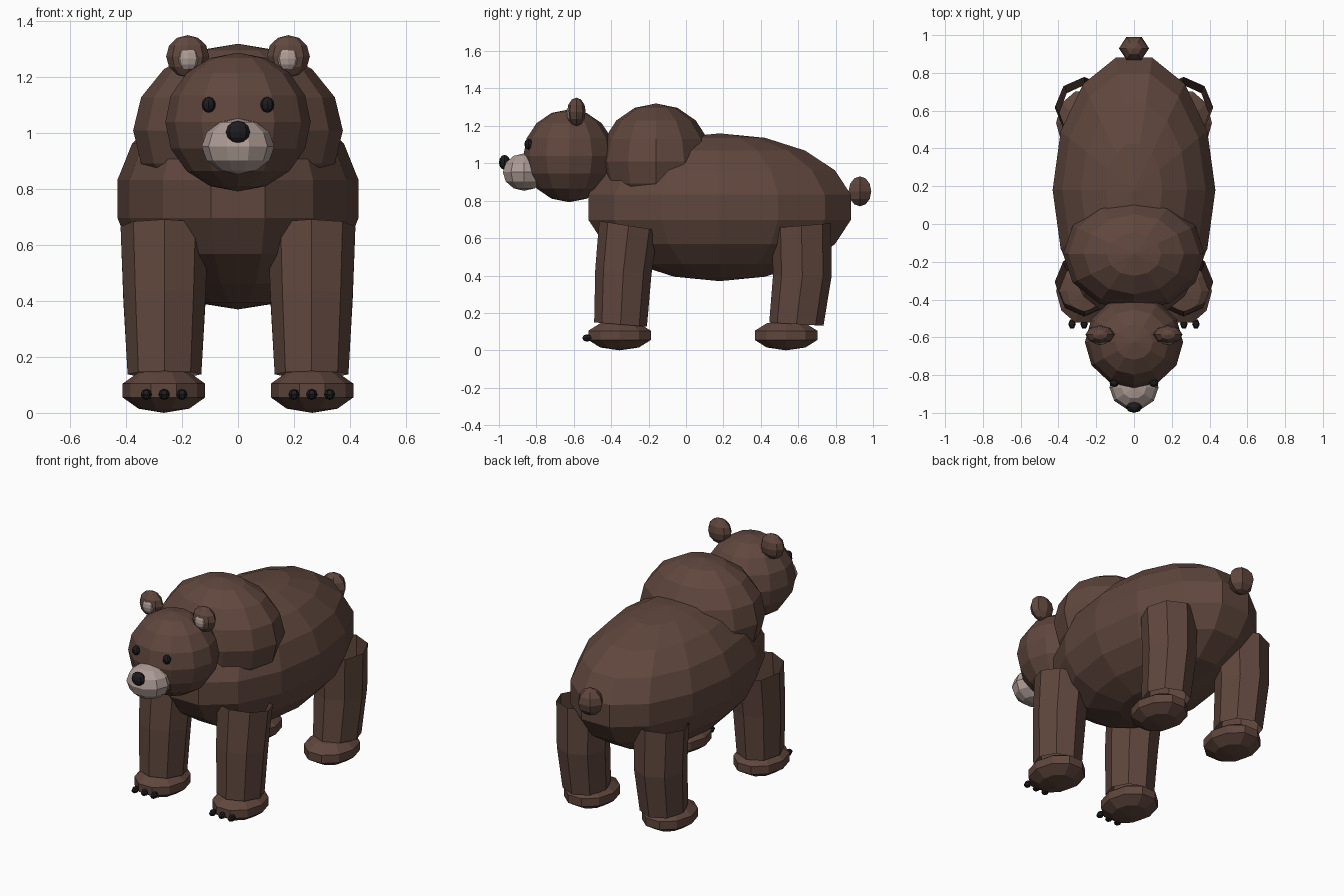
import bpy, bmesh, math
from mathutils import Matrix

if "Cube" in bpy.data.objects:
    bpy.data.objects.remove(bpy.data.objects["Cube"])


def material(name, rgb):
    m = bpy.data.materials.new(name)
    m.diffuse_color = (*rgb, 1)
    m.use_nodes = True
    m.node_tree.nodes["Principled BSDF"].inputs["Base Color"].default_value = m.diffuse_color
    return m


FUR = material("brown_fur", (0.115, 0.062, 0.047))
PALE = material("pale_fur", (0.42, 0.33, 0.30))
BLACK = material("black", (0.012, 0.012, 0.014))


def finish(bm, name, mat):
    mesh = bpy.data.meshes.new(name)
    bm.to_mesh(mesh)
    bm.free()
    mesh.materials.append(mat)
    obj = bpy.data.objects.new(name, mesh)
    bpy.context.collection.objects.link(obj)
    return obj


def ball(name, center, radii, segments, rings, mat=FUR):
    """Flat-faced ellipsoid with a column of vertices facing forward or back."""
    bm = bmesh.new()
    bmesh.ops.create_uvsphere(bm, u_segments=segments, v_segments=rings, radius=1)
    place = (Matrix.Translation(center) @ Matrix.Diagonal((*radii, 1))
             @ Matrix.Rotation(math.pi / 2, 4, 'Z'))
    bm.transform(place)
    return finish(bm, name, mat)


def leg(name, x, rings, sides=8):
    """Open tube through rings given as (y, z, x radius, y radius, tilt)."""
    bm = bmesh.new()
    loops = []
    for y, z, rx, ry, tilt in rings:
        loop = []
        for i in range(sides):
            a = 2 * math.pi * i / sides
            dy = ry * math.sin(a)
            loop.append(bm.verts.new((x + rx * math.cos(a), y + dy, z - tilt * dy)))
        loops.append(loop)
    for upper, lower in zip(loops, loops[1:]):
        for i in range(sides):
            j = (i + 1) % sides
            bm.faces.new((lower[i], lower[j], upper[j], upper[i]))
    return finish(bm, name, FUR)


# Torso, shoulder hump and tail
ball("body", (0, 0.18, 0.765), (0.4375, 0.73, 0.395), 14, 9)
ball("shoulder_hump", (0, -0.16, 1.01), (0.375, 0.30, 0.31), 12, 8)
ball("tail", (0, 0.93, 0.85), (0.08, 0.07, 0.08), 6, 6)

# Head, muzzle and nose
ball("head", (0, -0.625, 1.04), (0.26, 0.245, 0.248), 12, 8)
ball("muzzle", (0, -0.865, 0.953), (0.13, 0.12, 0.10), 10, 6, PALE)
ball("nose", (0, -0.97, 1.005), (0.043, 0.03, 0.04), 8, 6, BLACK)

FRONT_LEG = [(-0.307, 0.667, 0.157, 0.157, 0.16),
             (-0.335, 0.42, 0.147, 0.150, 0.12),
             (-0.35, 0.138, 0.132, 0.141, 0.08)]
BACK_LEG = [(0.617, 0.667, 0.157, 0.158, -0.08),
            (0.622, 0.40, 0.147, 0.157, 0.0),
            (0.590, 0.140, 0.132, 0.145, 0.06)]

for side, s in (("left", 1), ("right", -1)):
    # Eyes and ears
    ball("eye_" + side, (s * 0.105, -0.842, 1.102), (0.025, 0.022, 0.028), 8, 6, BLACK)
    ball("ear_" + side, (s * 0.18, -0.586, 1.275), (0.077, 0.05, 0.076), 8, 6)
    ball("inner_ear_" + side, (s * 0.178, -0.615, 1.267), (0.042, 0.026, 0.042), 8, 6, PALE)
    # Legs and paws
    leg("front_leg_" + side, s * 0.263, FRONT_LEG)
    leg("back_leg_" + side, s * 0.263, BACK_LEG)
    for end, y in (("front", -0.355), ("back", 0.535)):
        ball(f"{end}_paw_{side}", (s * 0.265, y, 0.08), (0.155, 0.185, 0.08), 10, 5)
    # Front claws
    for i, x in enumerate((0.20, 0.264, 0.328)):
        ball(f"claw_{side}_{i + 1}", (s * x, -0.53, 0.066), (0.02, 0.028, 0.02), 6, 4, BLACK)
